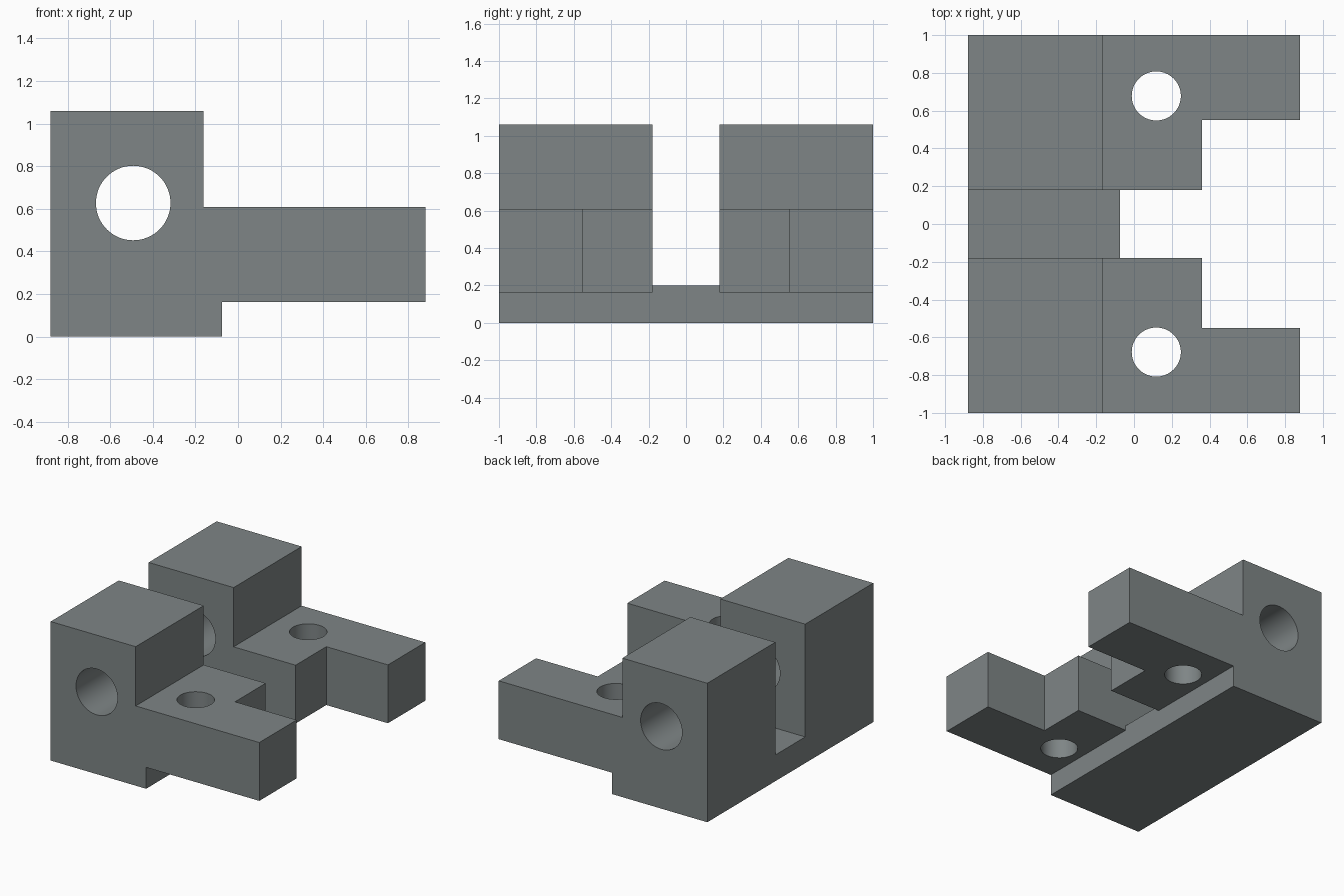
import bpy, bmesh, math
from mathutils import Vector, Matrix

if "Cube" in bpy.data.objects:
    bpy.data.objects.remove(bpy.data.objects["Cube"])

steel = bpy.data.materials.new("grey steel")
steel.diffuse_color = (0.21, 0.235, 0.238, 1)
steel.use_nodes = True
steel.node_tree.nodes["Principled BSDF"].inputs["Base Color"].default_value = steel.diffuse_color


def make_object(name, bm):
    bmesh.ops.recalc_face_normals(bm, faces=bm.faces)
    mesh = bpy.data.meshes.new(name)
    bm.to_mesh(mesh)
    bm.free()
    mesh.materials.append(steel)
    obj = bpy.data.objects.new(name, mesh)
    bpy.context.collection.objects.link(obj)
    return obj


def side_profile(name, points, y0, y1):
    """Extrude an x-z outline from y0 to y1."""
    bm = bmesh.new()
    face = bm.faces.new([bm.verts.new((x, y0, z)) for x, z in points])
    ext = bmesh.ops.extrude_face_region(bm, geom=[face])
    moved = [v for v in ext["geom"] if isinstance(v, bmesh.types.BMVert)]
    bmesh.ops.translate(bm, vec=Vector((0, y1 - y0, 0)), verts=moved)
    return make_object(name, bm)


def cylinder(name, centre, radius, depth, rotation=Matrix()):
    bm = bmesh.new()
    bmesh.ops.create_cone(bm, cap_ends=True, segments=64, radius1=radius,
                          radius2=radius, depth=depth,
                          matrix=Matrix.Translation(centre) @ rotation)
    return make_object(name, bm)


# Clevis body: tall block, forward arm and stepped foot
body = side_profile("clevis_body", [
    (-0.88, 0), (-0.075, 0), (-0.075, 0.163), (0.88, 0.163),
    (0.88, 0.608), (-0.163, 0.608), (-0.163, 1.06), (-0.88, 1.06)], -1, 1)

# Central slot (open at the front of the foot), wider arm mouth, pin bore
cutters = [
    side_profile("slot_cutter", [(-1, 0.2), (-0.075, 0.2), (-0.075, -0.1),
                                 (1, -0.1), (1, 1.2), (-1, 1.2)], -0.18, 0.18),
    side_profile("mouth_cutter", [(0.36, 0), (1, 0), (1, 1), (0.36, 1)], -0.55, 0.55),
    cylinder("bore_cutter", (-0.492, 0, 0.627), 0.175, 3,
             Matrix.Rotation(math.pi / 2, 4, "X")),
]
# Bolt holes through both arms
for side in (-1, 1):
    cutters.append(cylinder("bolt_hole_cutter", (0.118, side * 0.678, 0.4), 0.13, 1))

bpy.context.view_layer.objects.active = body
body.select_set(True)
for cutter in cutters:
    mod = body.modifiers.new(cutter.name, "BOOLEAN")
    mod.operation = "DIFFERENCE"
    mod.solver = "EXACT"
    mod.object = cutter
    bpy.ops.object.modifier_apply(modifier=mod.name)
    bpy.data.objects.remove(cutter)

# Smooth bores, crisp block edges
bpy.ops.object.select_all(action="DESELECT")
body.select_set(True)
bpy.ops.object.shade_smooth_by_angle(angle=math.radians(30))
